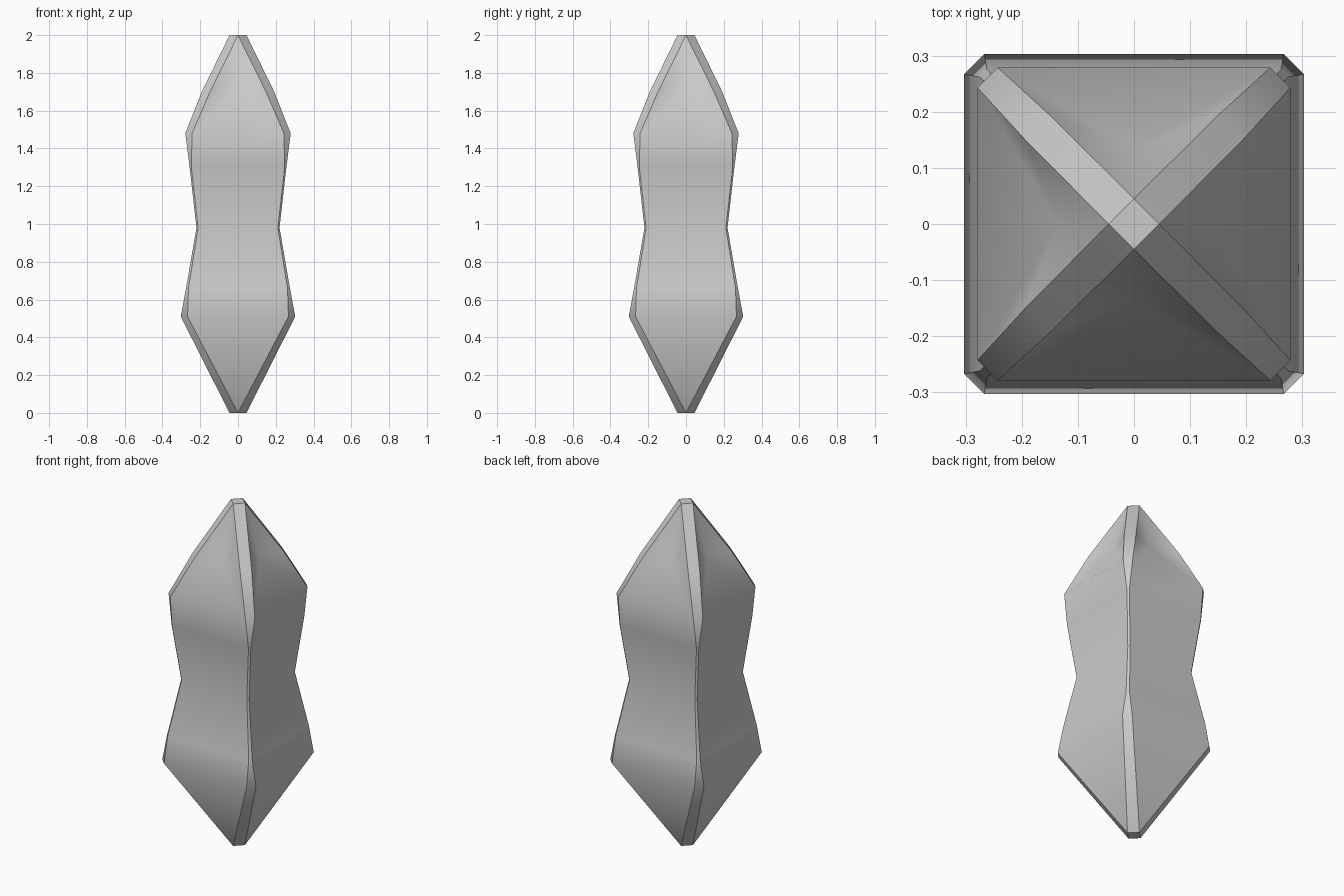
import bpy, bmesh

if "Cube" in bpy.data.objects:
    bpy.data.objects.remove(bpy.data.objects["Cube"])

# Vertical profile: height, half width, half width of the flat side (rest is corner chamfer)
PROFILE = [
    (0.00, 0.045, 0.000),
    (0.51, 0.303, 0.267),
    (0.66, 0.275, 0.262),
    (0.98, 0.220, 0.211),
    (1.30, 0.256, 0.247),
    (1.48, 0.279, 0.243),
    (1.70, 0.192, 0.148),
    (2.00, 0.045, 0.000),
]
DENT = (1.70, 0.135)  # height and distance from the axis of each upper facet's sunken centre


def ring(bm, z, w, f):
    """Chamfered square, counter-clockwise."""
    pts = [(w, -f), (w, f), (f, w), (-f, w), (-w, f), (-w, -f), (-f, -w), (f, -w)]
    return [bm.verts.new((x, y, z)) for x, y in pts]


# Crystal body lofted through the rings
bm = bmesh.new()
rings = [ring(bm, *p) for p in PROFILE]
shoulder, bulge, tip = rings[-3:]
for lo, hi in zip(rings, rings[1:]):
    for i in range(8):
        j = (i + 1) % 8
        if i % 2 or hi not in (bulge, tip):
            bm.faces.new((lo[i], lo[j], hi[j], hi[i]))

# Upper facets: fan around a sunken centre
for i, (dx, dy) in zip(range(0, 8, 2), ((1, 0), (0, 1), (-1, 0), (0, -1))):
    j = i + 1
    c = bm.verts.new((dx * DENT[1], dy * DENT[1], DENT[0]))
    rim = [shoulder[i], shoulder[j], bulge[j], tip[j], tip[i], bulge[i]]
    for a, b in zip(rim, rim[1:] + rim[:1]):
        if (a, b) != (tip[j], tip[i]):
            bm.faces.new((a, b, c))

# Blunt tips
bm.faces.new(rings[0][::-1])
bm.faces.new(tip)
for f in bm.faces:
    f.smooth = True

# Crisp chamfer and tip edges, smooth elsewhere
lines = [(r[i], s[i]) for r, s in zip(rings, rings[1:]) for i in range(8)]
for a, b in lines:
    bm.edges.get((a, b)).smooth = False
for r in (rings[0], tip):
    for i in range(8):
        e = bm.edges.get((r[i], r[(i + 1) % 8]))
        if e:
            e.smooth = False
bmesh.ops.remove_doubles(bm, verts=bm.verts[:], dist=0.0005)
bmesh.ops.recalc_face_normals(bm, faces=bm.faces[:])

mesh = bpy.data.meshes.new("crystal_shard")
bm.to_mesh(mesh)
bm.free()
crystal = bpy.data.objects.new("crystal_shard", mesh)
bpy.context.collection.objects.link(crystal)
